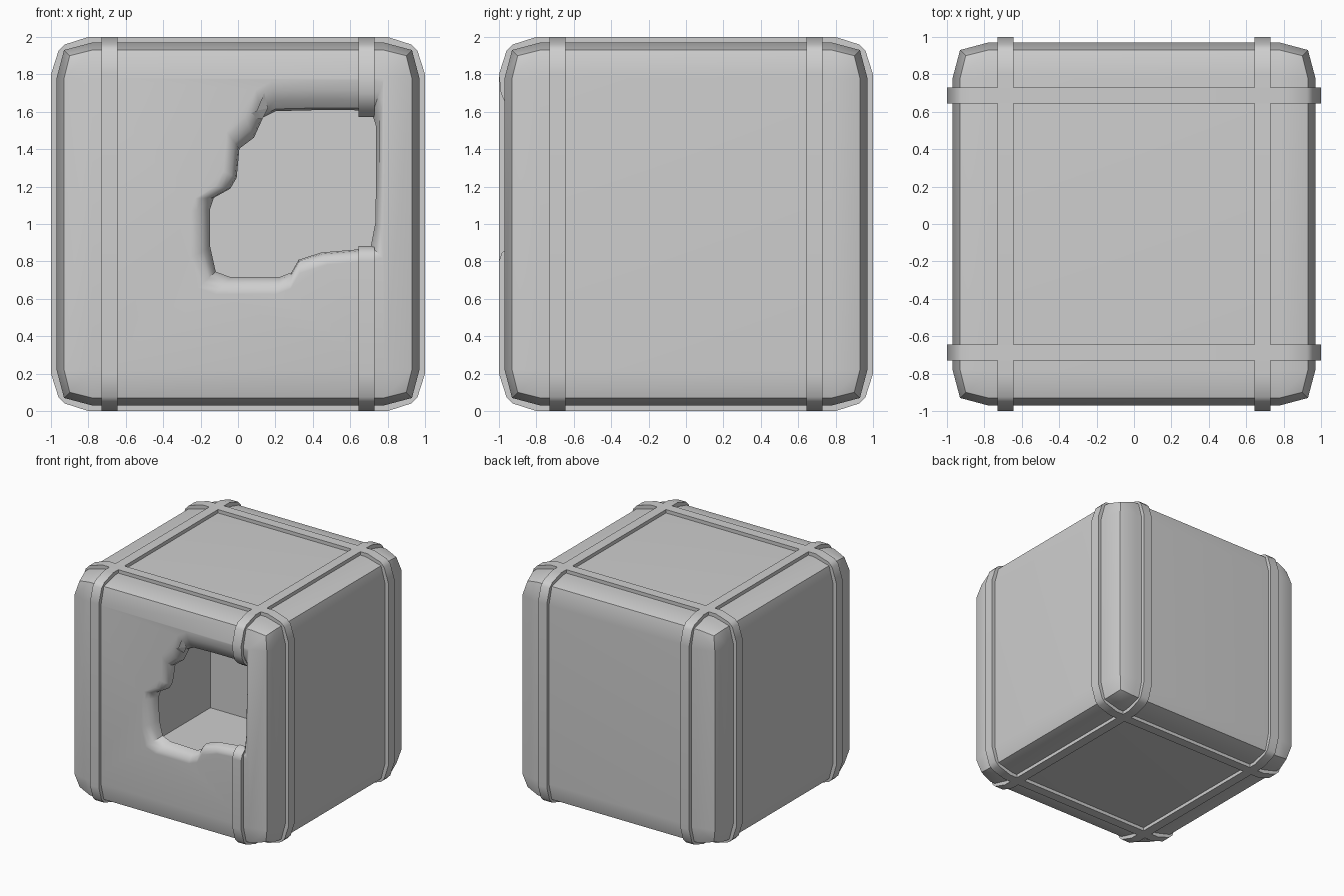
import bpy, bmesh, math
from mathutils import Vector

if "Cube" in bpy.data.objects:
    bpy.data.objects.remove(bpy.data.objects["Cube"])

grey = bpy.data.materials.new("light_grey_metal")
grey.diffuse_color = (0.62, 0.62, 0.62, 1)
grey.use_nodes = True
grey.node_tree.nodes["Principled BSDF"].inputs["Base Color"].default_value = grey.diffuse_color


def finish(bm, name, smooth=True, recalc=True):
    if recalc:
        bmesh.ops.recalc_face_normals(bm, faces=bm.faces)
    me = bpy.data.meshes.new(name)
    bm.to_mesh(me)
    bm.free()
    ob = bpy.data.objects.new(name, me)
    bpy.context.collection.objects.link(ob)
    me.materials.append(grey)
    if smooth:
        bpy.ops.object.select_all(action='DESELECT')
        ob.select_set(True)
        bpy.context.view_layer.objects.active = ob
        bpy.ops.object.shade_smooth_by_angle(angle=math.radians(35))
        mod = ob.modifiers.new("weighted", 'WEIGHTED_NORMAL')
        mod.keep_sharp = True
    return ob


# Outer shell: softened cube, each side a 3 x 3 grid
bm = bmesh.new()
grid = {}


def shell_vert(key):
    if key not in grid:
        ends = sum(k in (0, 3) for k in key)
        out = {1: 0.97, 2: 0.93, 3: 0.90}[ends]
        c = [(-out, -0.78, 0.78, out)[k] for k in key]
        grid[key] = bm.verts.new((c[0], c[1], c[2] + 1))
    return grid[key]


for axis in range(3):
    for side in (0, 3):
        for i in range(3):
            for j in range(3):
                quad = []
                for a, b in ((i, j), (i + 1, j), (i + 1, j + 1), (i, j + 1)):
                    key = [a, b]
                    key.insert(axis, side)
                    quad.append(shell_vert(tuple(key)))
                if not (axis == 1 and side == 0 and i == 1 and j == 1):
                    bm.faces.new(quad)

# Torn hole in the front panel (x, z), with the metal bent inward around it
hole = [(0.72, 0.87), (0.745, 1.0), (0.75, 1.25), (0.75, 1.53), (0.725, 1.61),
        (0.63, 1.62), (0.4, 1.62), (0.20, 1.615), (0.13, 1.58), (0.08, 1.47),
        (0.0, 1.41), (-0.015, 1.25), (-0.05, 1.19), (-0.14, 1.14),
        (-0.16, 1.08), (-0.16, 0.87), (-0.13, 0.735), (-0.05, 0.705),
        (0.22, 0.705), (0.285, 0.73), (0.325, 0.80), (0.45, 0.84), (0.63, 0.855)]
rings = [[] for _ in range(5)]
for x, z in hole:
    sz = 1.32 if z > 1.15 else 1.18
    ox = min(0.3 + (x - 0.3) * 1.2, 0.775)
    oz = min(1.15 + (z - 1.15) * sz, 1.77)
    bend = min(0.065, 0.5 * math.hypot(ox - x, oz - z))
    for r, (t, d) in enumerate(((0, 0), (0.35, 0.1), (0.7, 0.45), (1, 1))):
        rings[r].append(bm.verts.new((ox + (x - ox) * t, -0.97 + bend * d,
                                      oz + (z - oz) * t)))
    rings[4].append(bm.verts.new((x + (0.3 - x) * 0.025, -0.925 + bend,
                                  z + (1.15 - z) * 0.025)))
n = len(hole)
for r in range(4):
    for i in range(n):
        k = (i + 1) % n
        bm.faces.new((rings[r][i], rings[r][k], rings[r + 1][k], rings[r + 1][i]))

# Flat front panel between the shell border and the bent zone
border = [grid[(a, 0, b)] for a, b in ((1, 1), (2, 1), (2, 2), (1, 2))]
edges = [bm.edges.get((border[i], border[(i + 1) % 4])) for i in range(4)]
edges += [bm.edges.get((rings[0][i], rings[0][(i + 1) % n])) for i in range(n)]
bmesh.ops.triangle_fill(bm, edges=edges, use_beauty=True, normal=(0, -1, 0))
finish(bm, "shell")

# Interior walls, open toward the front
bm = bmesh.new()
bmesh.ops.create_cube(bm, size=1.78)
bmesh.ops.translate(bm, verts=bm.verts, vec=(0, 0, 1))
front = [f for f in bm.faces if f.calc_center_median().y < -0.5]
bmesh.ops.delete(bm, geom=front, context='FACES_ONLY')
bmesh.ops.reverse_faces(bm, faces=bm.faces)
finish(bm, "interior_walls", smooth=False, recalc=False)

# Band path: one corner, turned four times
loop = []
corner = [(-1, 0.8), (-0.96, 0.925), (-0.925, 0.96), (-0.8, 1)]
for _ in range(4):
    loop += corner
    corner = [(v, -u) for u, v in corner]


def band(name, path, axis, pos, closed=True):
    bm = bmesh.new()
    sections = []
    for u, v in path:
        sec = []
        for s, w in ((1, -0.0425), (1, 0.0425), (0.945, 0.0425), (0.945, -0.0425)):
            p = [u * s, pos + w] if axis == 'y' else [pos + w, u * s]
            sec.append(bm.verts.new((p[0], p[1], v * s + 1)))
        sections.append(sec)
    m = len(sections)
    for i in range(m if closed else m - 1):
        a, b = sections[i], sections[(i + 1) % m]
        for j in range(4):
            k = (j + 1) % 4
            bm.faces.new((a[j], a[k], b[k], b[j]))
    if not closed:
        bm.faces.new(sections[0])
        bm.faces.new(sections[-1])
    finish(bm, name)


band("front_band", loop, 'y', -0.6875)
band("back_band", loop, 'y', 0.6875)
band("left_band", loop, 'x', -0.6875)
# Right band is torn at the hole, ends curled inward
torn = ([(-0.925, 0.605), (-0.965, 0.645), (-0.99, 0.70)] + loop
        + [(-1, -0.20), (-0.985, -0.155), (-0.95, -0.125)])
band("right_torn_band", torn, 'x', 0.6875, closed=False)

# Small torn shard at the upper left of the hole
bm = bmesh.new()
pts = [(0.02, -0.965, 1.57), (0.13, -0.93, 1.56), (0.16, -0.94, 1.62), (0.14, -0.972, 1.70),
       (0.10, -0.965, 1.605)]
vs = [bm.verts.new(p) for p in pts]
bm.faces.new((vs[0], vs[1], vs[4]))
bm.faces.new((vs[1], vs[2], vs[4]))
bm.faces.new((vs[2], vs[3], vs[4]))
finish(bm, "torn_shard", smooth=False, recalc=False)
